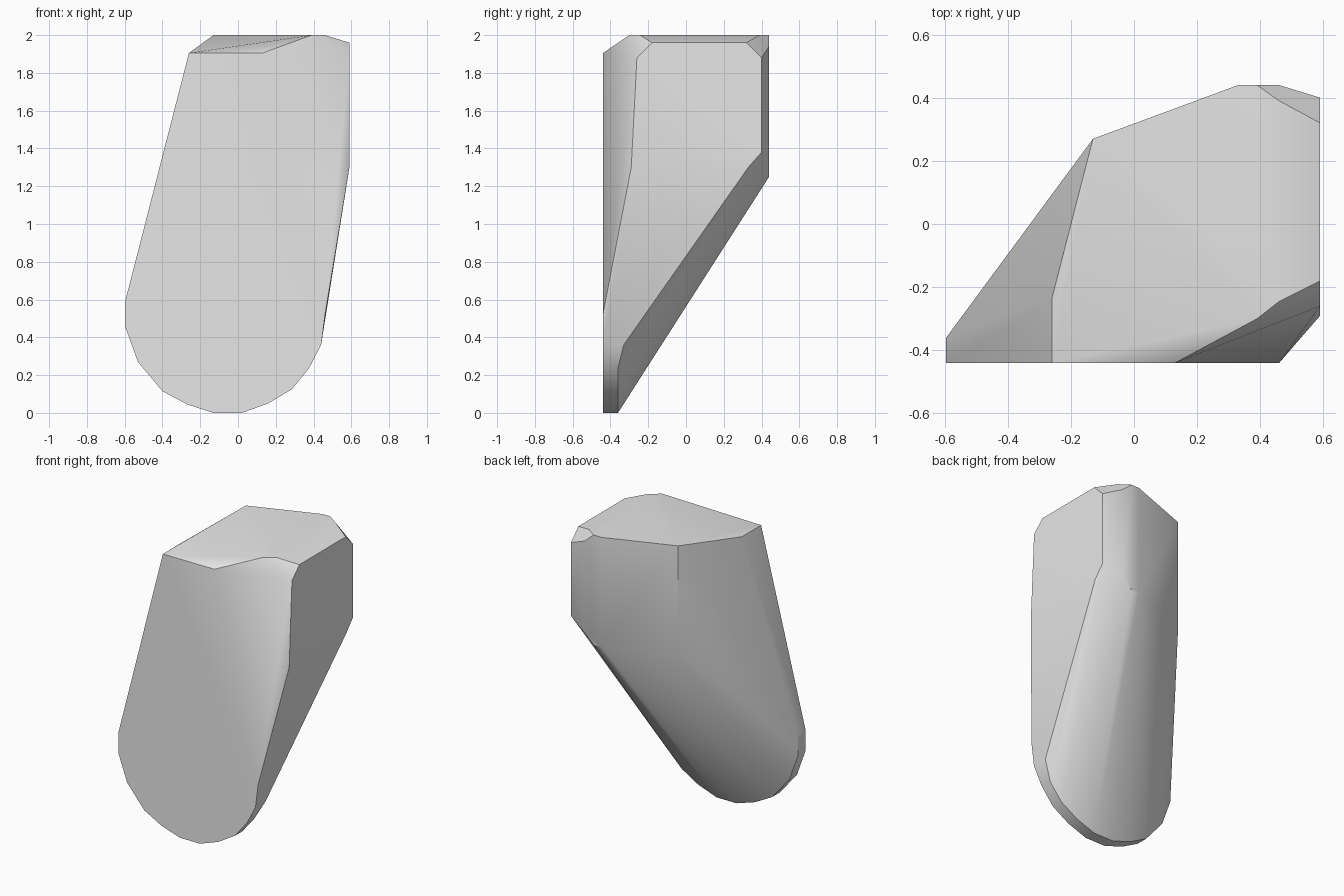
import bpy
import bmesh
import math

default_cube = bpy.data.objects.get("Cube")
if default_cube:
    bpy.data.objects.remove(default_cube, do_unlink=True)


def make_material(name, colour):
    material = bpy.data.materials.new(name)
    material.use_nodes = True
    material.diffuse_color = colour
    material.node_tree.nodes["Principled BSDF"].inputs["Base Color"].default_value = colour
    return material


def on_depth(depth, profile):
    """Place an (x, z) profile on a plane facing front or back."""
    return [(x, depth, z) for x, z in profile]


def on_side(side, profile):
    """Place a (y, z) profile on a plane facing left or right."""
    return [(side, y, z) for y, z in profile]


def on_level(level, profile):
    """Place an (x, y) profile on a horizontal plane."""
    return [(x, y, level) for x, y in profile]


FRONT, RIM_BACK, BACK, SIDE = -0.44, -0.36, 0.44, 0.59

# Rounded toe: a thin rim around the lower end
toe_rim = [(-0.595, 0.6), (-0.595, 0.45), (-0.53, 0.27), (-0.4, 0.115),
           (-0.27, 0.045), (-0.13, 0), (0.02, 0), (0.16, 0.05),
           (0.285, 0.125), (0.375, 0.235), (0.44, 0.36)]
points = on_depth(FRONT, toe_rim) + on_depth(RIM_BACK, toe_rim)
points.append((0.44, -0.33, 0.36))

# Upper corners of the front face
points += on_depth(FRONT, [(0.46, 0.52), (0.13, 1.905), (-0.26, 1.905)])

# Flat side with clipped corners
points += on_side(SIDE, [(-0.29, 1.3), (-0.26, 1.88), (-0.18, 1.96),
                         (0.32, 1.96), (0.4, 1.88), (0.4, 1.38), (0.33, 1.3)])

# Back face
points += on_depth(BACK, [(0.33, 1.25), (0.39, 1.25), (0.46, 1.32), (0.46, 1.94)])

# Top face and the sloping shoulder corner
points += on_level(2, [(-0.13, 0.27), (0.33, BACK), (0.39, BACK),
                       (0.46, 0.39), (0.46, -0.245), (0.39, -0.3)])
points += [(-0.26, -0.235, 1.905), (-0.13, 0.27, 1.24)]

# Wrap the corners in one faceted solid
bm = bmesh.new()
for point in points:
    bm.verts.new(point)
hull = bmesh.ops.convex_hull(bm, input=bm.verts)
loose = {item for key in ("geom_interior", "geom_unused") for item in hull[key]
         if isinstance(item, bmesh.types.BMVert) and not item.link_faces}
bmesh.ops.delete(bm, geom=list(loose), context="VERTS")
bmesh.ops.dissolve_limit(bm, angle_limit=math.radians(1),
                         verts=bm.verts, edges=bm.edges)
bmesh.ops.recalc_face_normals(bm, faces=bm.faces)

mesh = bpy.data.meshes.new("faceted_block")
bm.to_mesh(mesh)
bm.free()
mesh.materials.append(make_material("plain grey", (0.8, 0.8, 0.8, 1)))
block = bpy.data.objects.new("faceted_block", mesh)
bpy.context.collection.objects.link(block)

# Soft shading across shallow facets, crisp main edges
bpy.ops.object.select_all(action="DESELECT")
block.select_set(True)
bpy.context.view_layer.objects.active = block
bpy.ops.object.shade_smooth_by_angle(angle=math.radians(30))
